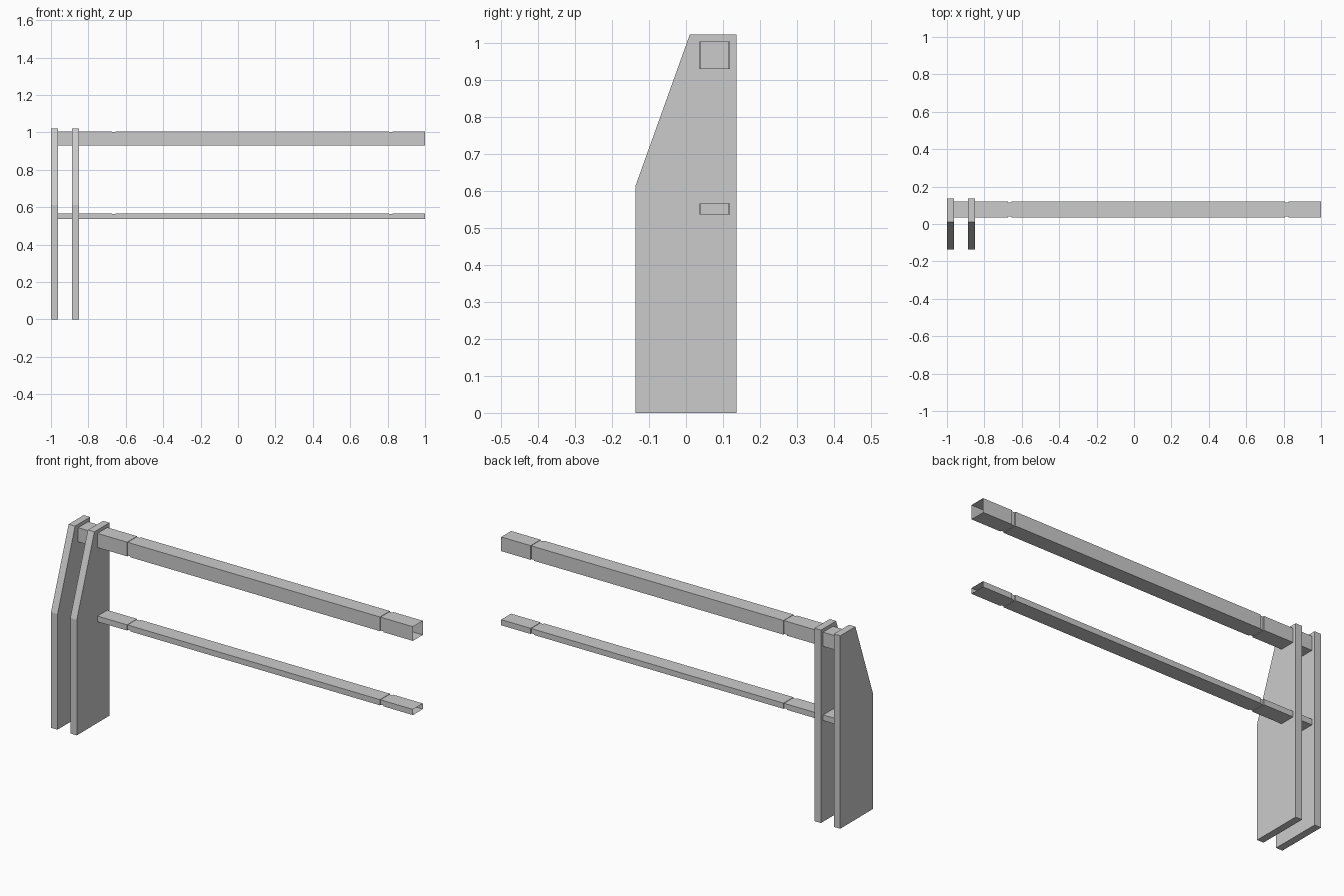
import bpy, bmesh

if "Cube" in bpy.data.objects:
    bpy.data.objects.remove(bpy.data.objects["Cube"])


def finish(name, bm):
    bmesh.ops.recalc_face_normals(bm, faces=bm.faces)
    mesh = bpy.data.meshes.new(name)
    bm.to_mesh(mesh)
    bm.free()
    obj = bpy.data.objects.new(name, mesh)
    bpy.context.collection.objects.link(obj)
    return obj


def post(name, x0, x1):
    # Side profile with a sloped upper front, extruded along x
    profile = [(-0.137, 0), (0.137, 0), (0.137, 1.022), (0.01, 1.022), (-0.137, 0.612)]
    bm = bmesh.new()
    face = bm.faces.new([bm.verts.new((x0, y, z)) for y, z in profile])
    ext = bmesh.ops.extrude_face_region(bm, geom=[face], use_keep_orig=True)
    verts = [g for g in ext["geom"] if isinstance(g, bmesh.types.BMVert)]
    bmesh.ops.translate(bm, verts=verts, vec=(x1 - x0, 0, 0))
    return finish(name, bm)


def rail(name, z0, z1):
    # Open-ended thin tube with two recessed joints: (x, recessed)
    y0, y1, dy, dz = 0.036, 0.119, 0.005, 0.002
    stations = [(-0.962, 0), (-0.675, 0), (-0.675, 1), (-0.655, 1), (-0.655, 0),
                (0.807, 0), (0.807, 1), (0.827, 1), (0.827, 0), (1.0, 0)]
    bm = bmesh.new()
    rings = []
    for x, r in stations:
        a, b, c, d = y0 + r * dy, y1 - r * dy, z0 + r * dz, z1 - r * dz
        rings.append([bm.verts.new((x, y, z)) for y, z in ((a, c), (b, c), (b, d), (a, d))])
    for p, q in zip(rings, rings[1:]):
        for i in range(4):
            j = (i + 1) % 4
            bm.faces.new((p[i], p[j], q[j], q[i]))
    return finish(name, bm)


# Twin end posts
post("outer_post", -1.0, -0.962)
post("inner_post", -0.887, -0.849)

# Hand rail and thinner middle rail
rail("top_rail", 0.929, 1.004)
rail("middle_rail", 0.536, 0.566)
